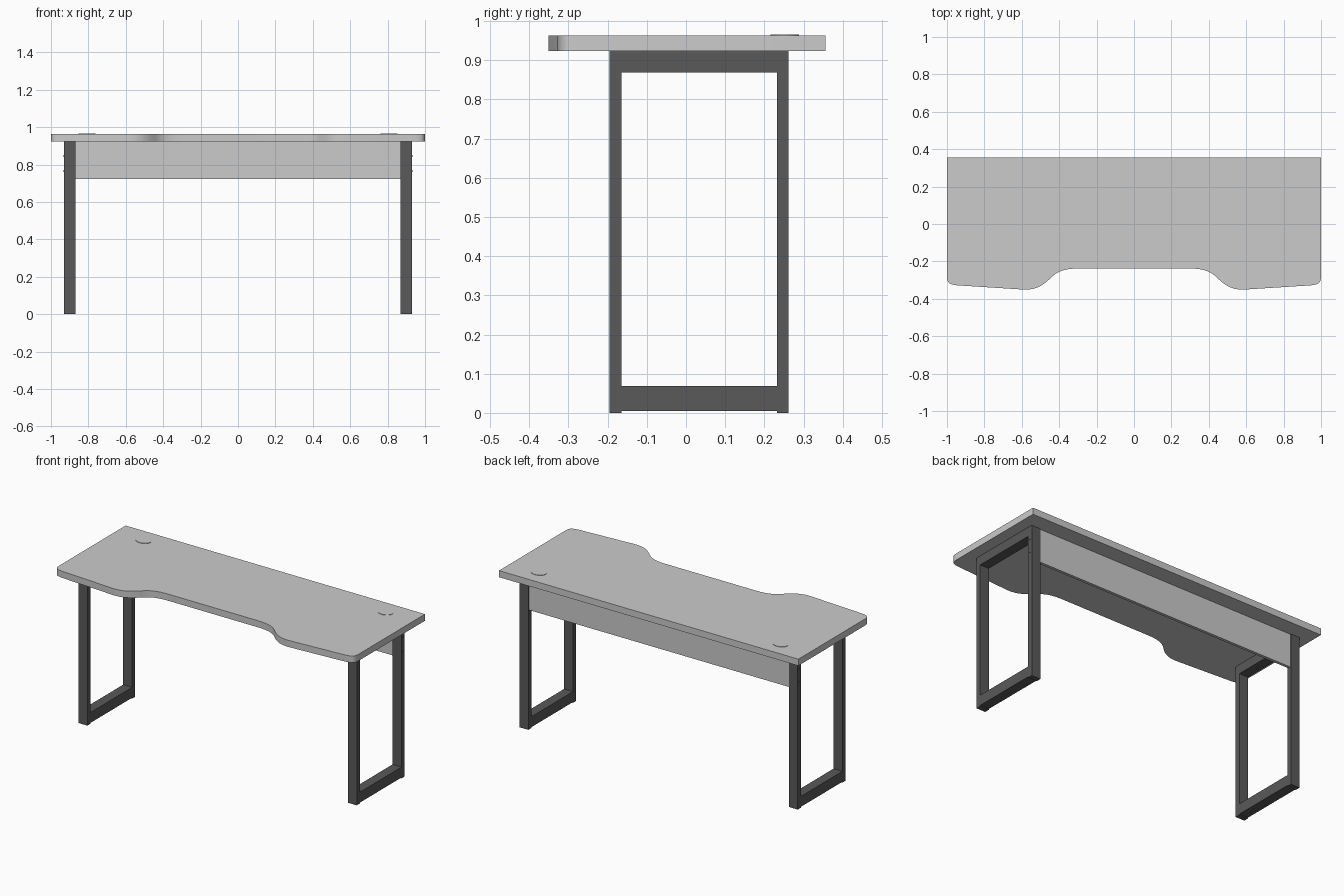
import bpy, bmesh, math
from mathutils import Vector, geometry

if "Cube" in bpy.data.objects:
    bpy.data.objects.remove(bpy.data.objects["Cube"])

dark = bpy.data.materials.new("dark_metal")
dark.diffuse_color = (0.1, 0.1, 0.1, 1)
dark.use_nodes = True
dark.node_tree.nodes["Principled BSDF"].inputs["Base Color"].default_value = dark.diffuse_color


def finish(bm, name, mat=None, smooth=False):
    bmesh.ops.recalc_face_normals(bm, faces=bm.faces)
    me = bpy.data.meshes.new(name)
    bm.to_mesh(me)
    bm.free()
    ob = bpy.data.objects.new(name, me)
    bpy.context.collection.objects.link(ob)
    if mat:
        me.materials.append(mat)
    if smooth:
        bpy.context.view_layer.objects.active = ob
        ob.select_set(True)
        bpy.ops.object.shade_smooth_by_angle(angle=math.radians(35))
        ob.select_set(False)
    return ob


def prism(name, pts, axis_from, push, mat=None, smooth=False):
    """Extrude a closed outline by the vector push."""
    bm = bmesh.new()
    face = bm.faces.new([bm.verts.new(axis_from(p)) for p in pts])
    ext = bmesh.ops.extrude_face_region(bm, geom=[face], use_keep_orig=True)
    moved = [v for v in ext["geom"] if isinstance(v, bmesh.types.BMVert)]
    bmesh.ops.translate(bm, verts=moved, vec=push)
    return finish(bm, name, mat, smooth)


def box(name, lo, hi, mat=None):
    pts = [(lo[0], lo[1]), (hi[0], lo[1]), (hi[0], hi[1]), (lo[0], hi[1])]
    return prism(name, pts, lambda p: (p[0], p[1], lo[2]), (0, 0, hi[2] - lo[2]), mat)


def bez(a, b, c, d, n):
    return [(p.x, p.y) for p in geometry.interpolate_bezier(Vector(a), Vector(b), Vector(c), Vector(d), n)]


# desktop: half outline from back corner to front recess, then mirrored
half = [(1, 0.356)]
half += bez((1, -0.28), (1, -0.315), (0.985, -0.324), (0.945, -0.328), 10)
half += bez((0.60, -0.35), (0.53, -0.356), (0.49, -0.332), (0.445, -0.288), 12)
half += bez((0.445, -0.288), (0.41, -0.252), (0.37, -0.239), (0.30, -0.238), 12)[1:]
outline = half + [(-x, y) for x, y in reversed(half)]
prism("desktop", outline, lambda p: (p[0], p[1], 0.923), (0, 0, 0.04), None, True)

# modesty panel between the back posts
box("modesty_panel", (-0.87, 0.24, 0.722), (0.87, 0.257, 0.923))

for s, side in ((1, "right"), (-1, "left")):
    x0, x1 = sorted((s * 0.87, s * 0.93))
    # leg frame: two posts with a bottom and a top rail
    box(f"{side}_front_post", (x0, -0.195, 0), (x1, -0.165, 0.923), dark)
    box(f"{side}_back_post", (x0, 0.232, 0), (x1, 0.262, 0.923), dark)
    box(f"{side}_bottom_rail", (x0, -0.165, 0.005), (x1, 0.232, 0.068), dark)
    box(f"{side}_top_rail", (x0, -0.165, 0.868), (x1, 0.232, 0.923), dark)

    # oval cable cap
    ring = [(s * 0.808 + 0.046 * math.cos(a), 0.252 + 0.036 * math.sin(a))
            for a in (i * math.tau / 32 for i in range(32))]
    prism(f"{side}_cable_cap", ring, lambda p: (p[0], p[1], 0.96), (0, 0, 0.0055), None, True)

    # panel screws on the outer face of the back post
    for i, z in enumerate((0.845, 0.765)):
        dot = [(0.248 + 0.005 * math.cos(a), z + 0.005 * math.sin(a))
               for a in (k * math.tau / 12 for k in range(12))]
        prism(f"{side}_screw_{i + 1}", dot, lambda p: (s * 0.928, p[0], p[1]),
              (s * 0.004, 0, 0), dark, True)
